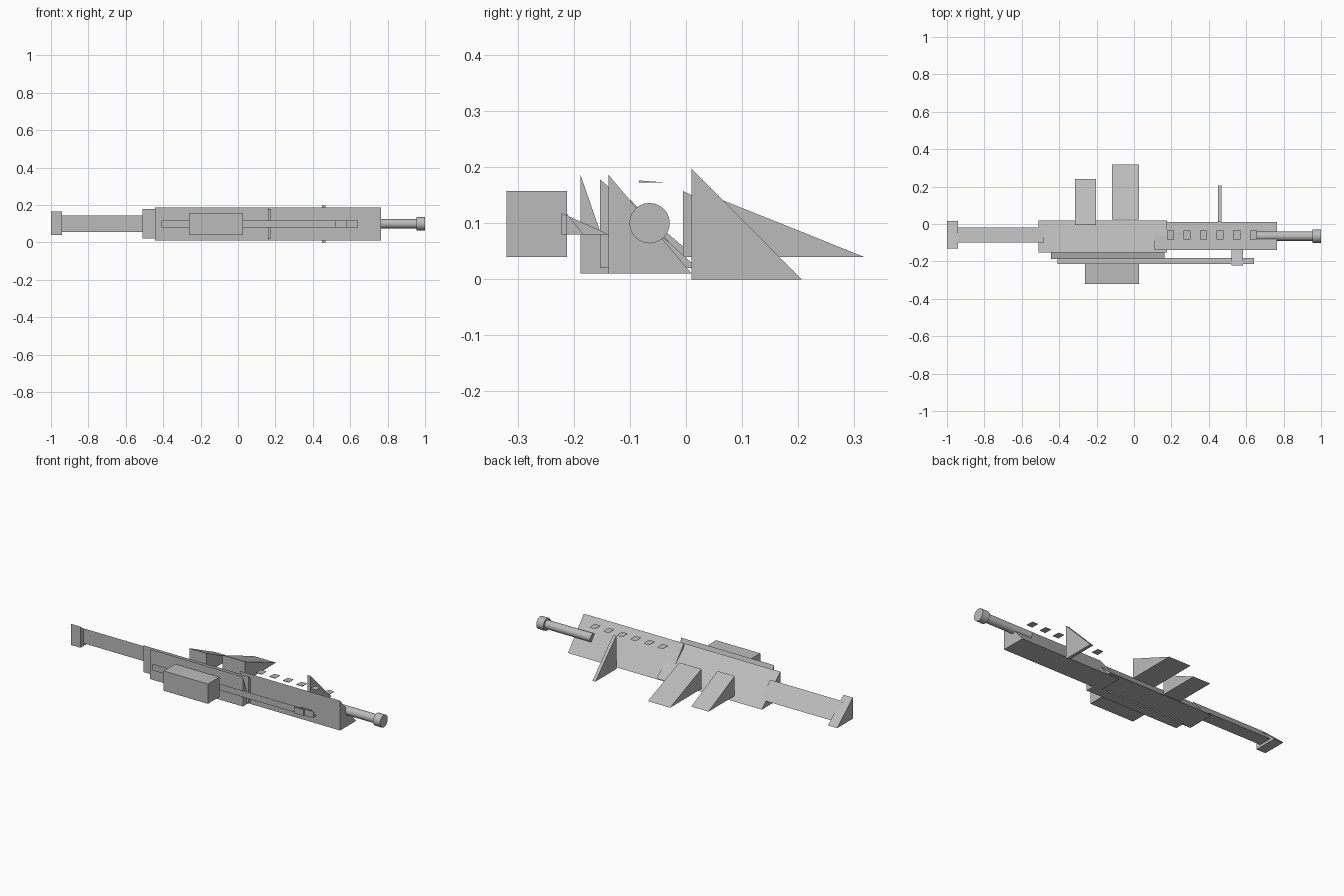
import bpy, bmesh, math

if "Cube" in bpy.data.objects:
    bpy.data.objects.remove(bpy.data.objects["Cube"])

grey = bpy.data.materials.new("plain_grey")
grey.diffuse_color = (0.5, 0.5, 0.5, 1)
grey.use_nodes = True
grey.node_tree.nodes["Principled BSDF"].inputs["Base Color"].default_value = grey.diffuse_color


def prism(name, x0, x1, profile):
    """Extrude a (y, z) profile along x."""
    bm = bmesh.new()
    a = [bm.verts.new((x0, y, z)) for y, z in profile]
    b = [bm.verts.new((x1, y, z)) for y, z in profile]
    bm.faces.new(a)
    bm.faces.new(b[::-1])
    n = len(profile)
    for i in range(n):
        j = (i + 1) % n
        bm.faces.new((a[i], b[i], b[j], a[j]))
    bmesh.ops.recalc_face_normals(bm, faces=bm.faces)
    me = bpy.data.meshes.new(name)
    bm.to_mesh(me)
    bm.free()
    me.materials.append(grey)
    ob = bpy.data.objects.new(name, me)
    bpy.context.collection.objects.link(ob)
    return ob


def wedge(name, x0, x1, y0, y1, z0, z1):
    """Right-angled wedge: upright at y0, thinning to nothing at y1."""
    return prism(name, x0, x1, [(y0, z0), (y1, z0), (y0, z1)])


def rod(name, x0, x1, radius, sides=24):
    """Round bar along x on the barrel axis."""
    ring = [(-0.065 + radius * math.cos(2 * math.pi * i / sides),
             0.1 + radius * math.sin(2 * math.pi * i / sides)) for i in range(sides)]
    ob = prism(name, x0, x1, ring)
    for p in ob.data.polygons:
        p.use_smooth = len(p.vertices) == 4
    for e in ob.data.edges:  # keep the end rims sharp
        v, w = (ob.data.vertices[k].co for k in e.vertices)
        e.use_edge_sharp = abs(v.x - w.x) < 1e-5


# Body sections
wedge("fore_body", 0.11, 0.765, -0.138, 0.01, 0.01, 0.186)
wedge("rear_body", -0.51, 0.177, -0.153, 0.02, 0.02, 0.178)
wedge("side_plate", -0.445, 0.163, -0.188, -0.127, 0.01, 0.186)

# Stock and butt
wedge("stock", -0.955, -0.48, -0.10, -0.02, 0.055, 0.143)
wedge("butt", -1.0, -0.94, -0.13, 0.016, 0.04, 0.165)

# Side box, long bar and handle
prism("side_box", -0.262, 0.027, [(-0.32, 0.04), (-0.212, 0.04), (-0.212, 0.157), (-0.32, 0.157)])
wedge("side_bar", -0.41, 0.642, -0.213, -0.183, 0.08, 0.118)
wedge("bar_handle", 0.522, 0.583, -0.222, -0.138, 0.08, 0.118)

# Fins on the back
wedge("grip_fin", -0.315, -0.203, -0.005, 0.24, 0.04, 0.157)
wedge("magazine_fin", -0.118, 0.027, 0.025, 0.317, 0.04, 0.157)
wedge("front_fin", 0.449, 0.468, 0.01, 0.206, 0.0, 0.197)

# Floating rail tabs
for i in range(6):
    x = 0.195 + 0.0886 * i
    wedge(f"rail_tab_{i + 1}", x - 0.019, x + 0.019, -0.084, -0.036, 0.1725, 0.176)

# Barrel and muzzle
rod("barrel", 0.655, 0.96, 0.025)
rod("muzzle", 0.954, 1.0, 0.036)
